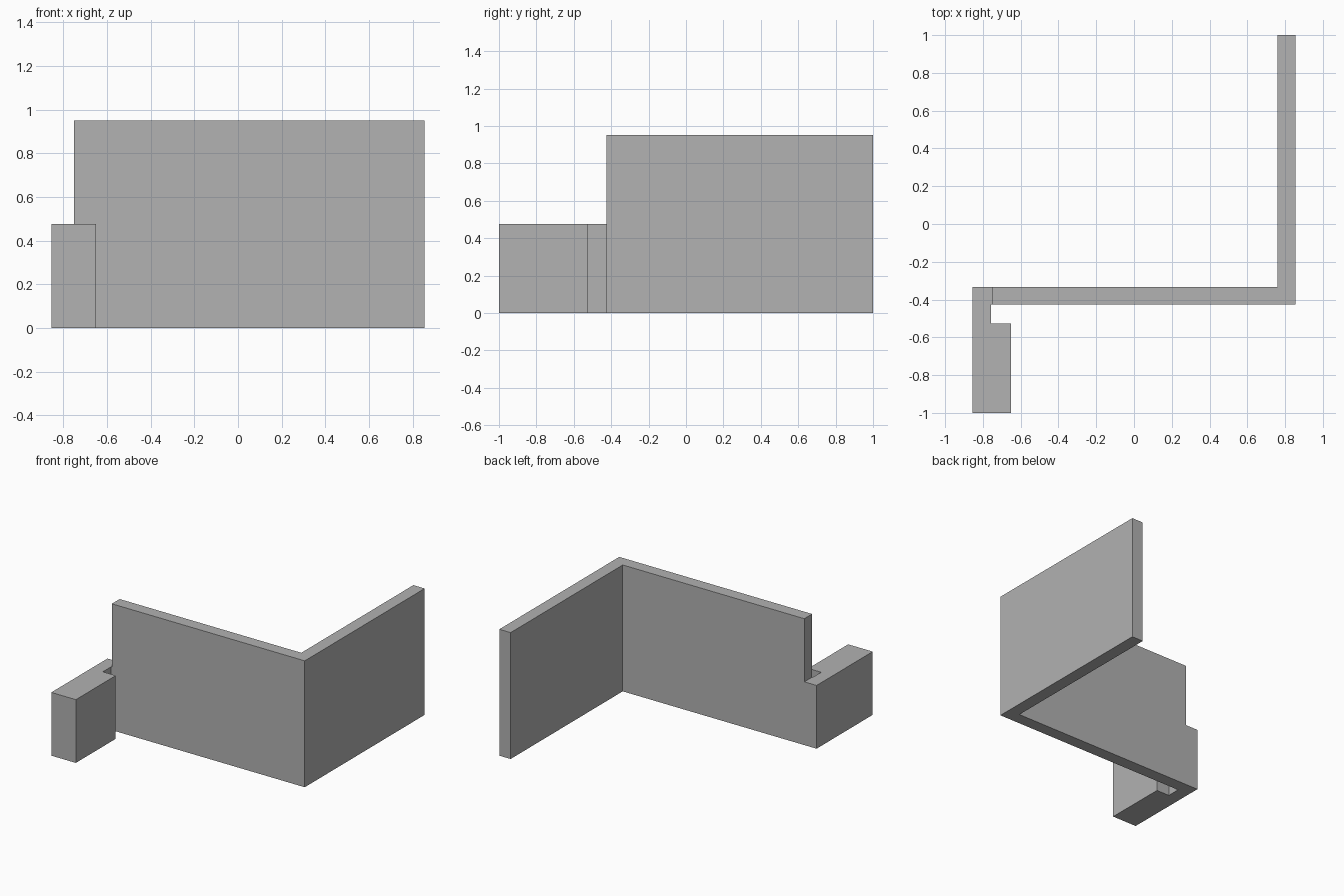
import bpy
import bmesh

cube = bpy.data.objects.get("Cube")
if cube:
    bpy.data.objects.remove(cube, do_unlink=True)

grey = bpy.data.materials.new("plain_grey")
grey.use_nodes = True
colour = (0.445, 0.445, 0.445, 1)
grey.diffuse_color = colour
grey.node_tree.nodes["Principled BSDF"].inputs["Base Color"].default_value = colour


def extrude_plan(name, plan, height):
    """Raise a counter-clockwise floor plan from the ground."""
    bm = bmesh.new()
    base = bm.faces.new([bm.verts.new((x, y, 0)) for x, y in plan])
    top = bmesh.ops.extrude_face_region(bm, geom=[base], use_keep_orig=True)
    verts = [v for v in top["geom"] if isinstance(v, bmesh.types.BMVert)]
    bmesh.ops.translate(bm, verts=verts, vec=(0, 0, height))
    bmesh.ops.recalc_face_normals(bm, faces=bm.faces)
    mesh = bpy.data.meshes.new(name)
    bm.to_mesh(mesh)
    bm.free()
    mesh.materials.append(grey)
    obj = bpy.data.objects.new(name, mesh)
    bpy.context.collection.objects.link(obj)
    return obj


side = 0.854                    # outer half width
wall_front, wall_back = -0.426, -0.333
joint = -0.752                  # where the low wall meets the tall one

# Tall L-shaped wall: front run and the run going back on the left
extrude_plan("tall_wall", [
    (joint, wall_front), (side, wall_front), (side, 1),
    (0.76, 1), (0.76, wall_back), (joint, wall_back),
], 0.951)

# Low wall with a thick end, leaving a notch before the tall wall
extrude_plan("low_wall", [
    (-side, -1), (-0.65, -1), (-0.65, -0.526), (-0.757, -0.526),
    (-0.757, wall_front), (joint, wall_front), (joint, wall_back),
    (-side, wall_back),
], 0.476)
